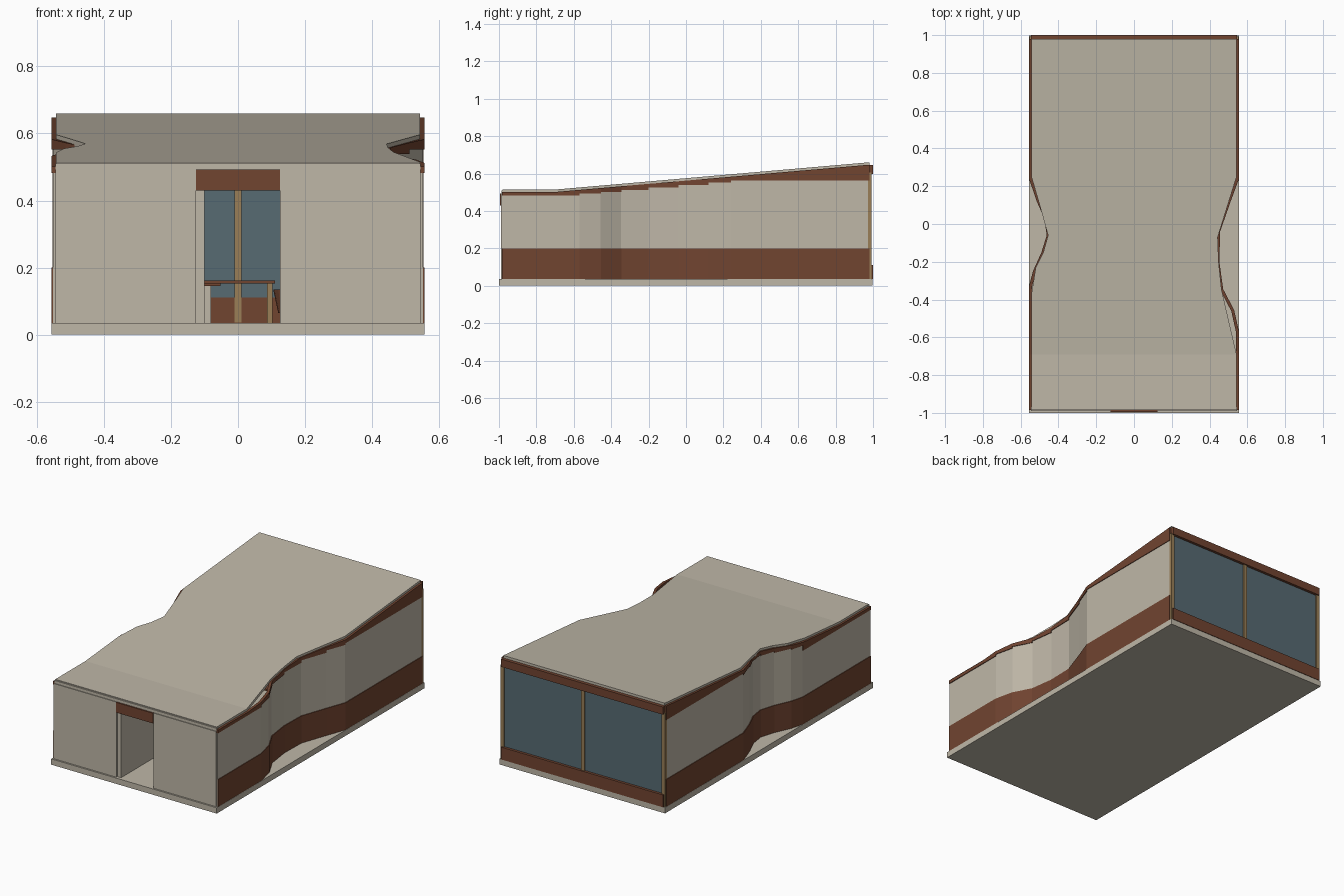
import bpy, bmesh, math
from mathutils import Vector

if "Cube" in bpy.data.objects:
    bpy.data.objects.remove(bpy.data.objects["Cube"])


def material(name, rgb):
    m = bpy.data.materials.new(name)
    m.diffuse_color = (*rgb, 1)
    m.use_nodes = True
    m.node_tree.nodes["Principled BSDF"].inputs["Base Color"].default_value = m.diffuse_color
    return m


CREAM = material("cream plaster", (0.52, 0.475, 0.39))
RED = material("red brown timber", (0.165, 0.058, 0.030))
GLASS = material("blue grey glass", (0.095, 0.145, 0.170))
TAN = material("tan wood", (0.32, 0.21, 0.095))


def finish(name, bm, mat):
    bmesh.ops.recalc_face_normals(bm, faces=bm.faces)
    me = bpy.data.meshes.new(name)
    bm.to_mesh(me)
    bm.free()
    me.materials.append(mat)
    ob = bpy.data.objects.new(name, me)
    bpy.context.collection.objects.link(ob)
    return ob


def box(name, mat, x, y, z):
    bm = bmesh.new()
    bmesh.ops.create_cube(bm, size=1)
    for v in bm.verts:
        v.co = [(r[0] + r[1]) / 2 + c * (r[1] - r[0]) for c, r in zip(v.co, (x, y, z))]
    return finish(name, bm, mat)


def prism(bm, corners, z0, top):
    """Upright block on a quad footprint; top is a function of y."""
    lo = [bm.verts.new((x, y, z0)) for x, y in corners]
    hi = [bm.verts.new((x, y, top(y))) for x, y in corners]
    bm.faces.new(lo)
    bm.faces.new(hi)
    for i in range(4):
        j = (i + 1) % 4
        bm.faces.new((lo[i], lo[j], hi[j], hi[i]))


def roof_z(y):
    return 0.515 + 0.145 * max(0, min(1, (y + 0.69) / 1.67))


def offset(path, d):
    """Shift an open path sideways with mitred corners."""
    pts = [Vector(p) for p in path]
    out = []
    for i, p in enumerate(pts):
        a = (p - pts[i - 1]).normalized() if i else None
        b = (pts[i + 1] - p).normalized() if i < len(pts) - 1 else None
        a, b = a or b, b or a
        na, nb = Vector((-a.y, a.x)), Vector((-b.y, b.x))
        n = (na + nb).normalized()
        out.append(p + n * d / n.dot(na))
    return [tuple(p) for p in out]


# Pinched side walls, front to back
right = [(0.556, -0.985), (0.556, -0.69), (0.556, -0.57), (0.53, -0.455), (0.472, -0.345),
         (0.452, -0.2), (0.456, -0.04), (0.512, 0.12), (0.556, 0.24), (0.556, 0.98)]
left = [(-0.556, -0.985), (-0.556, -0.69), (-0.556, -0.33), (-0.535, -0.25), (-0.49, -0.15),
        (-0.462, -0.06), (-0.475, 0.03), (-0.515, 0.12), (-0.556, 0.24), (-0.556, 0.98)]

for side, path, s in (("right", right, 1), ("left", left, -1)):
    outer, face, inner = path, offset(path, s * 0.004), offset(path, s * 0.016)
    low, wall, trim = bmesh.new(), bmesh.new(), bmesh.new()
    for i in range(len(path) - 1):
        cream_top = roof_z(path[i][1]) - 0.033
        if path[i][1] > 0.2:
            cream_top = 0.562
        foot = lambda a, b: (a[i], a[i + 1], b[i + 1], b[i])
        prism(low, foot(outer, face), 0.035, lambda y: 0.2)
        prism(wall, foot(face, inner), 0.035, lambda y: cream_top)
        prism(trim, foot(outer, inner), cream_top, lambda y: roof_z(y) - 0.013)
    finish(side + "_lower_band", low, RED)
    finish(side + "_wall", wall, CREAM)
    finish(side + "_upper_trim", trim, RED)

# Sloping roof slab with a coarser pinched outline
roof_r = [(-0.98, 0.543), (-0.69, 0.543), (-0.345, 0.463), (-0.2, 0.448), (-0.07, 0.443),
          (0.25, 0.543), (0.98, 0.543)]
roof_l = [(-0.98, 0.543), (-0.37, 0.543), (-0.23, 0.52), (-0.15, 0.48), (-0.06, 0.455),
          (0.12, 0.505), (0.25, 0.543), (0.98, 0.543)]


def edge_x(table, y):
    for (y0, x0), (y1, x1) in zip(table, table[1:]):
        if y0 <= y <= y1:
            return x0 + (x1 - x0) * (y - y0) / (y1 - y0)


bm = bmesh.new()
rings = []
for y in sorted({p[0] for p in roof_r + roof_l}):
    xl, xr, z = -edge_x(roof_l, y), edge_x(roof_r, y), roof_z(y)
    rings.append([bm.verts.new(c) for c in
                  ((xl, y, z - 0.018), (xr, y, z - 0.018), (xr, y, z), (xl, y, z))])
for a, b in zip(rings, rings[1:]):
    for i in range(4):
        j = (i + 1) % 4
        bm.faces.new((a[i], a[j], b[j], b[i]))
bm.faces.new(rings[0])
bm.faces.new(rings[-1])
finish("roof", bm, CREAM)

# Floor slab
box("floor_slab", CREAM, (-0.557, 0.557), (-1, 0.997), (0, 0.035))

# Front wall with doorway
box("front_wall_left", CREAM, (-0.545, -0.125), (-0.99, -0.97), (0.035, 0.492))
box("front_wall_right", CREAM, (0.125, 0.545), (-0.99, -0.97), (0.035, 0.492))
box("front_beam", CREAM, (-0.545, 0.545), (-0.986, -0.97), (0.492, 0.51))
box("door_lintel", RED, (-0.125, 0.125), (-0.994, -0.97), (0.43, 0.492))
box("hall_partition", CREAM, (-0.125, -0.1), (-0.98, -0.55), (0.035, 0.43))

# Glazed back wall
box("back_lower_band", RED, (-0.545, 0.545), (0.975, 1.0), (0.035, 0.11))
box("back_upper_band", RED, (-0.545, 0.545), (0.975, 1.0), (0.598, 0.645))
box("back_glass", GLASS, (-0.54, 0.54), (0.978, 0.984), (0.11, 0.6))
for name, x in (("left", -0.542), ("middle", 0), ("right", 0.542)):
    box(name + "_mullion", TAN, (x - 0.011, x + 0.011), (0.973, 0.992), (0.036, 0.605))

# Furniture seen through the doorway
box("low_counter", CREAM, (-0.1, -0.08), (-0.3, 0.1), (0.035, 0.145))
box("counter_top", RED, (-0.1, -0.052), (-0.31, 0.11), (0.145, 0.154))
box("table_top", RED, (-0.1, 0.11), (0.2, 0.5), (0.152, 0.162))
for i, (x, y) in enumerate(((-0.09, 0.22), (0.095, 0.22), (-0.09, 0.48), (0.095, 0.48))):
    box("table_leg_%d" % (i + 1), TAN, (x - 0.008, x + 0.008), (y - 0.008, y + 0.008), (0.035, 0.152))

# Round stool beside the table
bm = bmesh.new()
bmesh.ops.create_cone(bm, cap_ends=True, segments=16, radius1=0.035, radius2=0.05, depth=0.07)
bmesh.ops.translate(bm, verts=bm.verts, vec=(0.155, 0.1, 0.1))
finish("stool_seat", bm, RED)
box("stool_post", TAN, (0.148, 0.162), (0.093, 0.107), (0.035, 0.07))
